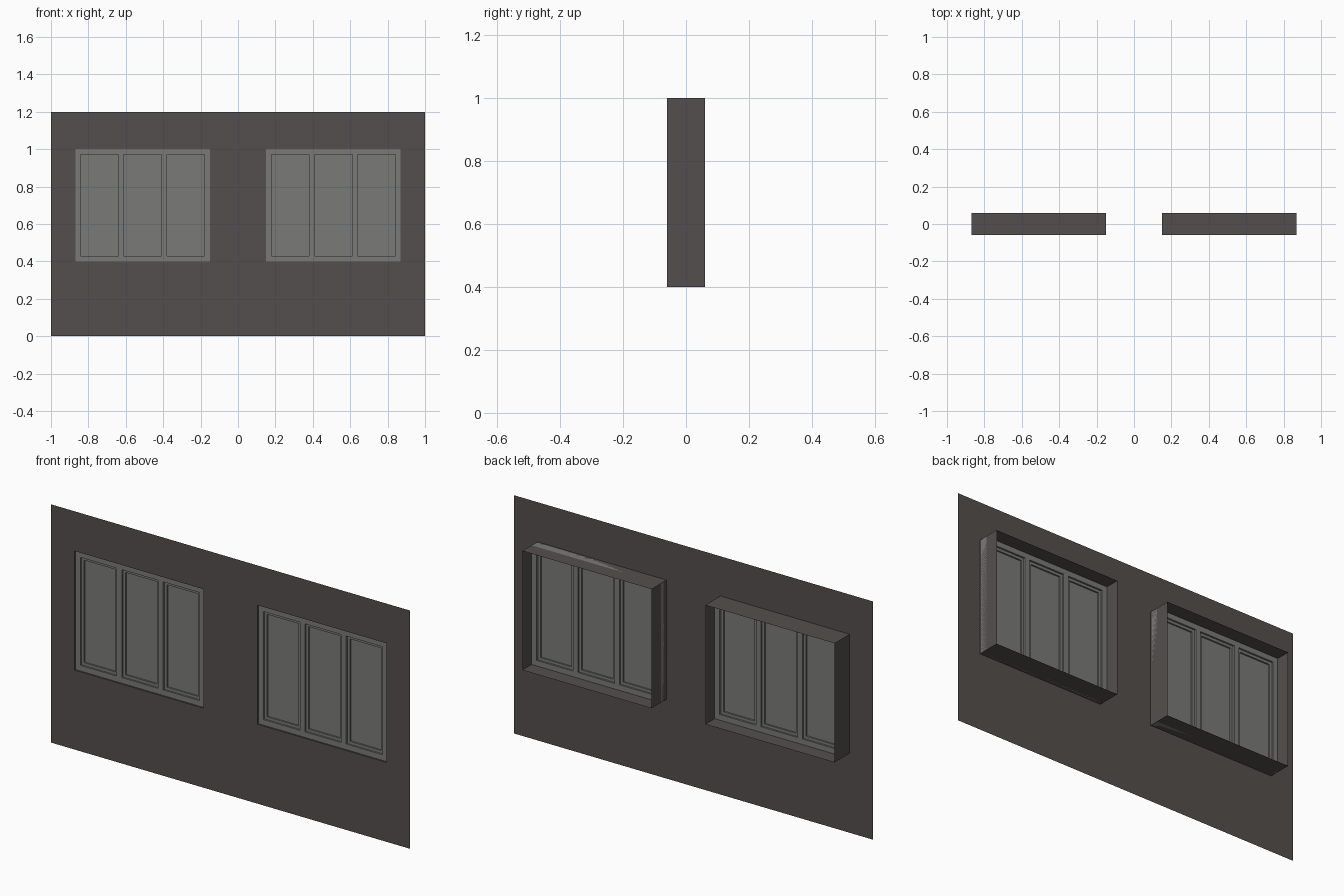
import bpy, bmesh

if "Cube" in bpy.data.objects:
    bpy.data.objects.remove(bpy.data.objects["Cube"])


def material(name, srgb):
    m = bpy.data.materials.new(name)
    lin = [((c / 255 + 0.055) / 1.055) ** 2.4 for c in srgb]
    m.diffuse_color = (*lin, 1)
    m.use_nodes = True
    m.node_tree.nodes["Principled BSDF"].inputs["Base Color"].default_value = m.diffuse_color
    return m


BROWN = material("dark brown wall", (84, 79, 77))
GREY = material("window grey", (122, 122, 119))

FRONT, BACK = -0.06, 0.06          # wall plane and rear edge of the reveals
X0, X1, Z0, Z1 = 0.15, 0.87, 0.40, 1.00   # right-hand opening


def finish(bm, name, mat):
    bmesh.ops.remove_doubles(bm, verts=bm.verts, dist=1e-5)
    me = bpy.data.meshes.new(name)
    bm.to_mesh(me)
    bm.free()
    me.materials.append(mat)
    ob = bpy.data.objects.new(name, me)
    bpy.context.collection.objects.link(ob)
    return ob


def quad(bm, *pts):
    bm.faces.new([bm.verts.new(p) for p in pts])


def block(bm, xa, xb, ya, yb, za, zb):
    v = bmesh.ops.create_cube(bm, size=1)["verts"]
    for p in v:
        p.co = (xa if p.co.x < 0 else xb, ya if p.co.y < 0 else yb,
                za if p.co.z < 0 else zb)


def ring(bm, xa, xb, za, zb, w, ya, yb):
    """Rectangular frame of four bars of width w."""
    block(bm, xa, xa + w, ya, yb, za, zb)
    block(bm, xb - w, xb, ya, yb, za, zb)
    block(bm, xa + w, xb - w, ya, yb, za, za + w)
    block(bm, xa + w, xb - w, ya, yb, zb - w, zb)


# Wall sheet with two openings
bm = bmesh.new()
xs, zs = [-1, -X1, -X0, X0, X1, 1], [0, Z0, Z1, 1.2]
for i in range(5):
    for j in range(3):
        if j == 1 and i in (1, 3):
            continue
        a, b, c, d = xs[i], xs[i + 1], zs[j], zs[j + 1]
        quad(bm, (a, FRONT, c), (b, FRONT, c), (b, FRONT, d), (a, FRONT, d))
finish(bm, "wall", BROWN)

for side, a, b in (("left", -X1, -X0), ("right", X0, X1)):
    # Reveal: thin open sleeve behind the opening
    bm = bmesh.new()
    loop = [(a, Z0), (b, Z0), (b, Z1), (a, Z1)]
    for (p, q), (r, s) in zip(loop, loop[1:] + loop[:1]):
        quad(bm, (p, FRONT, q), (p, BACK, q), (r, BACK, s), (r, FRONT, s))
    bmesh.ops.reverse_faces(bm, faces=bm.faces)
    bm.normal_update()
    finish(bm, side + "_reveal", BROWN)

    # Outer frame and two mullions
    bm = bmesh.new()
    fw, ya, yb = 0.028, -0.052, -0.014
    ring(bm, a, b, Z0, Z1, fw, ya, yb)
    step = (b - a - fw) / 3
    for k in (1, 2):
        block(bm, a + k * step, a + k * step + fw, ya, yb, Z0 + fw, Z1 - fw)
    finish(bm, side + "_window_frame", GREY)

    # Sashes and panes in the three bays
    sash, pane = bmesh.new(), bmesh.new()
    for k in range(3):
        p, q = a + k * step + fw, a + (k + 1) * step
        ring(sash, p, q, Z0 + fw, Z1 - fw, 0.014, -0.043, -0.023)
        block(pane, p + 0.014, q - 0.014, -0.035, -0.031,
              Z0 + fw + 0.014, Z1 - fw - 0.014)
    finish(sash, side + "_sashes", GREY)
    finish(pane, side + "_panes", GREY)
